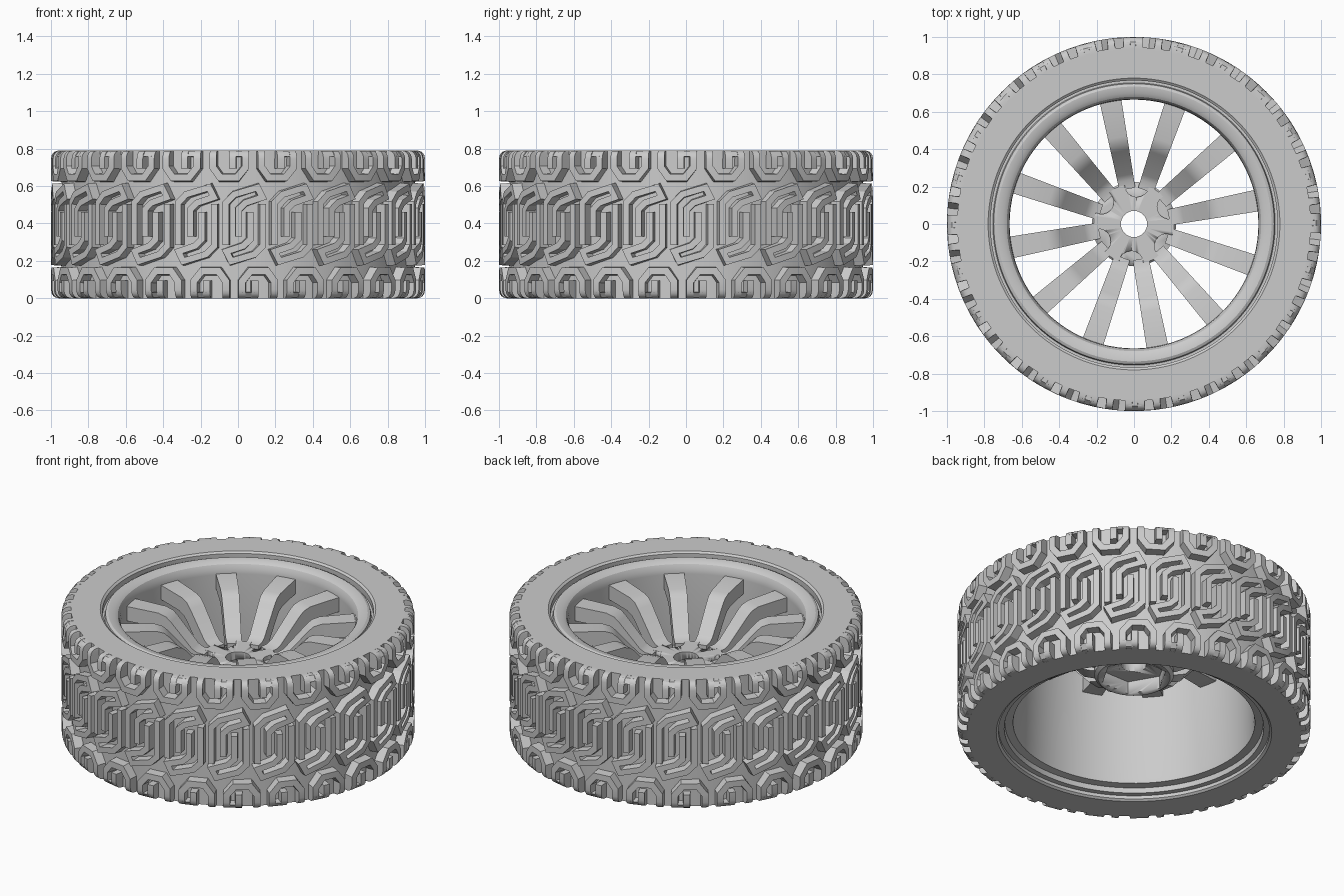
import bpy
import bmesh
import math
from math import sin, cos, pi
from mathutils import Vector

if "Cube" in bpy.data.objects:
    bpy.data.objects.remove(bpy.data.objects["Cube"])

H = 0.79          # wheel width
BASE = 0.945      # tread groove radius
ROUND = 0.045     # shoulder rounding
COUNT = 24        # tread repeats
STEP = 2 * pi / COUNT

grey = bpy.data.materials.new("plain_grey")
grey.use_nodes = True
grey.diffuse_color = (0.6, 0.6, 0.6, 1)
shader = next(n for n in grey.node_tree.nodes if n.type == 'BSDF_PRINCIPLED')
shader.inputs["Base Color"].default_value = grey.diffuse_color


def finish(bm, name, angle=30):
    bmesh.ops.recalc_face_normals(bm, faces=bm.faces)
    mesh = bpy.data.meshes.new(name)
    bm.to_mesh(mesh)
    bm.free()
    mesh.materials.append(grey)
    ob = bpy.data.objects.new(name, mesh)
    bpy.context.collection.objects.link(ob)
    bpy.ops.object.select_all(action='DESELECT')
    ob.select_set(True)
    bpy.context.view_layer.objects.active = ob
    bpy.ops.object.shade_smooth_by_angle(angle=math.radians(angle))
    return ob


def polar(r, a, z):
    return Vector((r * cos(a), r * sin(a), z))


def lathe(name, profile, sides=96):
    """Spin a closed (radius, height) loop about z."""
    bm = bmesh.new()
    rings = [[bm.verts.new(polar(r, 2 * pi * i / sides, z)) for r, z in profile]
             for i in range(sides)]
    n = len(profile)
    for i in range(sides):
        a, b = rings[i], rings[(i + 1) % sides]
        for j in range(n):
            k = (j + 1) % n
            bm.faces.new((a[j], b[j], b[k], a[k]))
    return finish(bm, name)


def cut(ob, cutter):
    mod = ob.modifiers.new("cut", 'BOOLEAN')
    mod.operation = 'DIFFERENCE'
    mod.solver = 'EXACT'
    mod.object = cutter
    bpy.context.view_layer.objects.active = ob
    bpy.ops.object.modifier_apply(modifier=mod.name)
    bpy.data.objects.remove(cutter)


def prism(name, radius, sides, x, y, z0, z1, turn=0):
    bm = bmesh.new()
    rings = [[bm.verts.new(polar(radius, turn + 2 * pi * i / sides, z) + Vector((x, y, 0)))
              for i in range(sides)] for z in (z0, z1)]
    for ring in rings:
        bm.faces.new(ring)
    for i in range(sides):
        k = (i + 1) % sides
        bm.faces.new((rings[0][i], rings[0][k], rings[1][k], rings[1][i]))
    return finish(bm, name)


# Tread helpers
def outer_radius(z):
    d = max(0, ROUND - min(z, H - z))
    return 1 - ROUND + math.sqrt(max(0, ROUND ** 2 - d ** 2)) * 0.9 + ROUND * 0.1


def offset(path, w):
    """Offset a flat polyline sideways with mitred corners."""
    pts = [Vector(p) for p in path]
    out = []
    for i, p in enumerate(pts):
        dirs = []
        if i > 0:
            dirs.append((p - pts[i - 1]).normalized())
        if i < len(pts) - 1:
            dirs.append((pts[i + 1] - p).normalized())
        norms = [Vector((-d.y, d.x)) for d in dirs]
        m = sum(norms, Vector((0, 0))).normalized()
        out.append(p + m * w / max(0.55, m.dot(norms[0])))
    return out


def add_rib(bm, path, width, turn, flip):
    """Raise a tapered rib along a path of (arc, height) points."""
    def place(p, top):
        u, z = (-p.x, H - p.y) if flip else (p.x, p.y)
        z = min(H, max(0, z))
        return bm.verts.new(polar(outer_radius(z) if top else BASE - 0.01, u + turn - pi / 2, z))
    lines = [(offset(path, s * w / 2), top) for s, w, top in
             ((1, width, False), (1, width * 0.82, True),
              (-1, width * 0.82, True), (-1, width, False))]
    rows = [[place(p, top) for p in pts] for pts, top in lines]
    for i in range(len(path) - 1):
        for j in range(4):
            a, b = rows[j], rows[(j + 1) % 4]
            bm.faces.new((a[i], a[i + 1], b[i + 1], b[i]))
    bm.faces.new([r[0] for r in rows])
    bm.faces.new([r[-1] for r in rows][::-1])


def tread_ring(name, ribs, phase, flip):
    bm = bmesh.new()
    for i in range(COUNT):
        for path, width in ribs:
            add_rib(bm, path, width, phase + i * STEP, flip)
    finish(bm, name, 25)


def leg(u, low):
    """Upright rib that follows the rounded shoulder to the edge."""
    return [(u, low)] + [(u, H - d) for d in (0.045, 0.025, 0.012, 0.004, 0)]


# Shoulder blocks: a cupped rib, a tongue and a bridge
shoulder = [
    (leg(-0.085, 0.70)[::-1] + [(-0.045, 0.645), (0.045, 0.645)] + leg(0.09, 0.70), 0.046),
    (leg(0.02, 0.695), 0.046),
    ([(0.02, 0.773), (0.09, 0.773)], 0.034),
]
# Centre hooks: two upright legs joined by a slanted double arm
hook = [([(-0.085, 0.285), (-0.085, 0.51), (-0.04, 0.555), (0.085, 0.592),
          (0.112, 0.54), (0.02, 0.51), (-0.017, 0.475), (-0.017, 0.33)], 0.042)]

tread_ring("upper_shoulder_tread", shoulder, -0.05, False)
tread_ring("lower_shoulder_tread", shoulder, -0.15, True)
tread_ring("upper_centre_tread", hook, 0.02, False)
tread_ring("lower_centre_tread", hook, 0.049, True)

# Tyre body
lathe("tyre_body", [(BASE, 0), (BASE, H), (0.78, H), (0.767, H - 0.01),
                    (0.767, 0.70), (0.80, 0.60), (0.80, 0.19), (0.767, 0.09),
                    (0.767, 0.01), (0.78, 0)], 144)

# Rim barrel with rounded top lip and stepped lower lip
lathe("rim", [(0.77, 0.745), (0.755, 0.745), (0.75, 0.765), (0.735, 0.772),
              (0.70, 0.768), (0.68, 0.755), (0.668, 0.73), (0.665, 0.70),
              (0.68, 0.10), (0.685, 0.065), (0.73, 0.06), (0.735, 0.03),
              (0.77, 0.03), (0.77, 0.08), (0.72, 0.14), (0.71, 0.62), (0.77, 0.70)])

# Hub with a hexagonal socket below and lug recesses above
hub = lathe("hub", [(0.07, 0.37), (0.205, 0.36), (0.225, 0.375), (0.225, 0.48),
                    (0.215, 0.49), (0.07, 0.49)], 64)
cut(hub, prism("socket_cutter", 0.19, 6, 0, 0, 0.3, 0.44))
LUG = math.radians(85.8)
for i in range(6):
    p = polar(0.21, LUG + i * pi / 3, 0)
    cut(hub, prism("lug_cutter", 0.065, 24, p.x, p.y, 0.465, 0.6))

# Spokes: bent bars, rising from the hub to the rim
spoke_top = [(0.19, 0.488), (0.235, 0.492), (0.265, 0.51), (0.395, 0.655),
             (0.425, 0.682), (0.47, 0.697), (0.685, 0.705)]
bm = bmesh.new()
for i in range(12):
    turn = math.radians(10.8 + 30 * i)
    rows = []
    for r, z in spoke_top:
        half = 0.043 + 0.016 * (r - 0.19) / 0.5
        along, side = polar(1, turn, 0), polar(1, turn + pi / 2, 0)
        low = along * 0.03 * (1 if 0.25 < r < 0.6 else 0)
        rows.append([bm.verts.new(along * r + side * s * half + Vector((0, 0, z - d))
                                  + (low if d else Vector()))
                     for s, d in ((-1, 0), (1, 0), (1, 0.09), (-1, 0.09))])
    for a, b in zip(rows, rows[1:]):
        for j in range(4):
            k = (j + 1) % 4
            bm.faces.new((a[j], a[k], b[k], b[j]))
    bm.faces.new(rows[0])
    bm.faces.new(rows[-1][::-1])
finish(bm, "spokes", 35)
